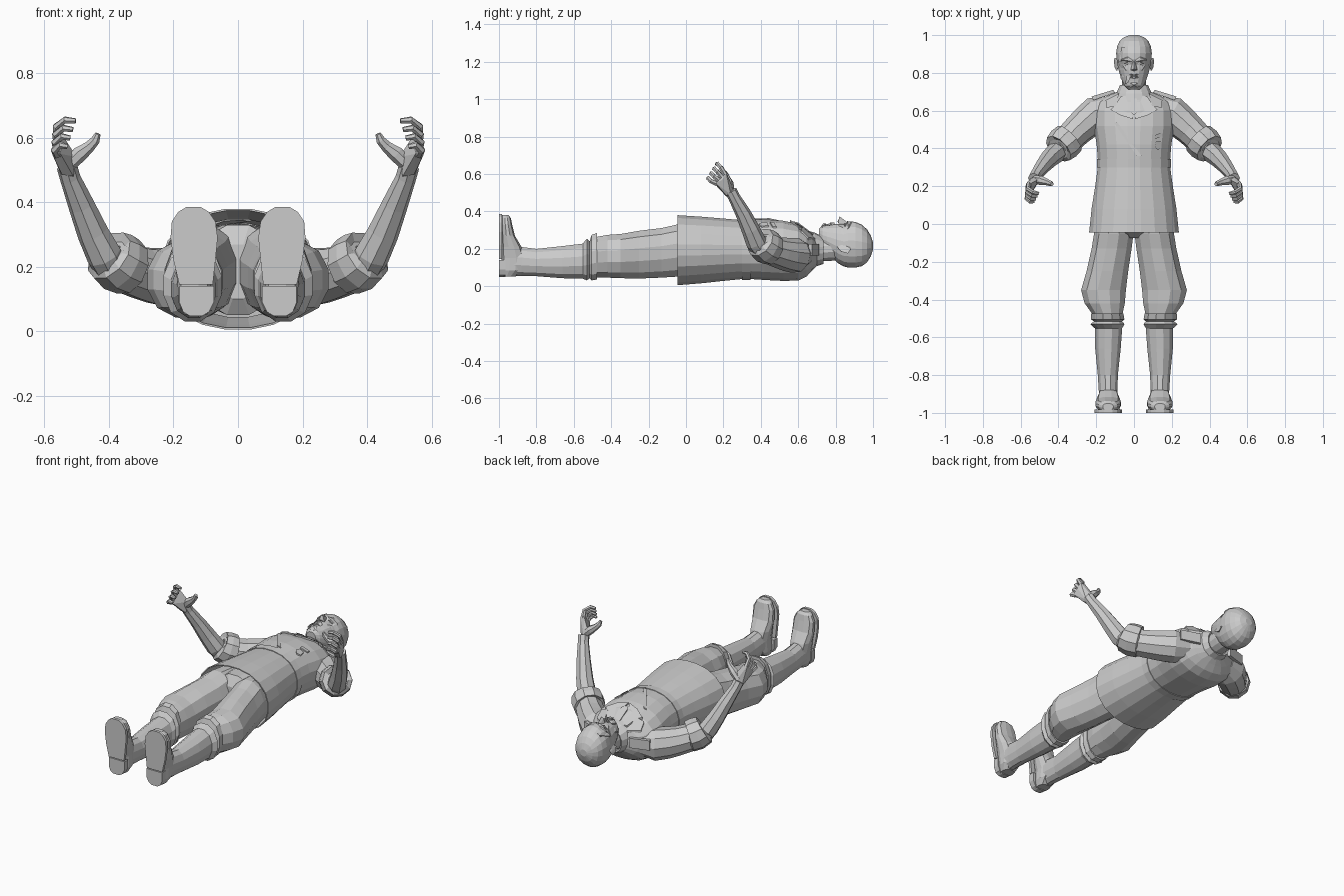
import bpy, bmesh
from math import cos, sin, pi, copysign
from mathutils import Vector


def finish(name, bm, mirror=False, thick=0):
    bmesh.ops.recalc_face_normals(bm, faces=bm.faces)
    me = bpy.data.meshes.new(name)
    bm.to_mesh(me)
    bm.free()
    ob = bpy.data.objects.new(name, me)
    bpy.context.collection.objects.link(ob)
    if mirror:
        ob.modifiers.new("mirror", 'MIRROR').use_mirror_merge = False
    if thick:
        ob.modifiers.new("solid", 'SOLIDIFY').thickness = thick
    return ob


def skin(bm, rings, cap0=True, cap1=True):
    vs = [[bm.verts.new(p) for p in r] for r in rings]
    n = len(vs[0])
    for a, b in zip(vs, vs[1:]):
        for i in range(n):
            j = (i + 1) % n
            bm.faces.new((a[i], a[j], b[j], b[i]))
    if cap0:
        bm.faces.new(vs[0])
    if cap1:
        bm.faces.new(vs[-1])


def loft(name, rows, n=14, p=2.2, axis='y', mirror=False, cap0=True, cap1=True, thick=0):
    """rows: (position, x low, x high, other low, other high), rounded sections"""
    rings = []
    for t, x0, x1, a0, a1 in rows:
        ring = []
        for i in range(n):
            c, s = cos(2 * pi * (i + .5) / n), sin(2 * pi * (i + .5) / n)
            k = (abs(c) ** p + abs(s) ** p) ** (-1 / p) / cos(pi / n) ** .5
            x = (x0 + x1) / 2 + (x1 - x0) / 2 * c * k
            a = (a0 + a1) / 2 + (a1 - a0) / 2 * s * k
            ring.append((x, t, a) if axis == 'y' else (x, a, t))
        rings.append(ring)
    bm = bmesh.new()
    skin(bm, rings, cap0, cap1)
    return finish(name, bm, mirror, thick)


def tube(name, pts, n=10, mirror=True):
    """pts: (x, y, z, radius) along a path"""
    P = [Vector(q[:3]) for q in pts]
    side, rings = None, []
    for i, q in enumerate(pts):
        d = (P[min(i + 1, len(P) - 1)] - P[max(i - 1, 0)]).normalized()
        side = side or d.orthogonal()
        side = (side - d * side.dot(d)).normalized()
        up = d.cross(side)
        rings.append([P[i] + q[3] * (side * cos(2 * pi * k / n) + up * sin(2 * pi * k / n))
                      for k in range(n)])
    bm = bmesh.new()
    skin(bm, rings)
    return finish(name, bm, mirror)


def hull(name, pts, mirror=False):
    bm = bmesh.new()
    for p in pts:
        bm.verts.new(p)
    r = bmesh.ops.convex_hull(bm, input=bm.verts)
    bmesh.ops.delete(bm, geom=[v for v in bm.verts if not v.link_faces], context='VERTS')
    return finish(name, bm, mirror)


# coat: lies on its back, open at the hem
COAT = [(-.045, .238, .005, .38), (.08, .225, .015, .372), (.2, .206, .028, .362),
        (.3, .192, .038, .353), (.345, .192, .038, .355), (.42, .198, .033, .358),
        (.52, .214, .028, .35), (.6, .213, .03, .333), (.645, .193, .052, .302),
        (.675, .15, .085, .275), (.70, .09, .11, .255)]


def coat_rows(g, ys=None):
    rows = [r for r in COAT if ys is None or r[0] in ys]
    return [(y, -w - g, w + g, a - g, b + g) for y, w, a, b in rows]


def coat_z(x, y):
    for (y0, w0, a0, b0), (y1, w1, a1, b1) in zip(COAT, COAT[1:]):
        if y <= y1:
            break
    t = (y - y0) / (y1 - y0)
    w, a, b = w0 + (w1 - w0) * t, a0 + (a1 - a0) * t, b0 + (b1 - b0) * t
    u = max(0, 1 - min(1, abs(x) / w) ** 2.2) ** (1 / 2.2)
    return (a + b) / 2 + (b - a) / 2 * u


def plate(name, outline, lift=.008, mirror=False):
    """flat trim laid on the coat front"""
    bm = bmesh.new()
    top = [(x, y, coat_z(x, y) + lift) for x, y in outline]
    skin(bm, [[(x, y, z - .02) for x, y, z in top], top])
    return finish(name, bm, mirror)


loft("coat", coat_rows(0), n=20, cap0=False, thick=.006)
loft("belt", coat_rows(.004, (.3, .345)), n=20, cap0=False, cap1=False, thick=.004)
loft("collar", [(.65, -.115, .115, .085, .295), (.69, -.095, .095, .105, .285),
                (.735, -.075, .075, .12, .262)], n=14, cap0=False, cap1=False, thick=.01)
plate("lapel", [(.005, .555), (.07, .575), (.125, .605), (.1, .63), (.07, .675), (.045, .68)],
      .012, True)
plate("collar_tip", [(.095, .625), (.145, .615), (.15, .655), (.08, .69)], .014, True)
plate("necktie", [(0, .575), (.022, .6), (.014, .665), (.02, .69), (-.02, .69), (-.014, .665),
                  (-.022, .6)], .008)
plate("chest_strap", [(-.105, .535), (-.09, .54), (-.02, .445), (.04, .36), (.015, .36), (-.04, .44)])
plate("chest_ribbon", [(.11, .47), (.15, .485), (.15, .465), (.11, .45)])
plate("chest_badge", [(.115, .435), (.14, .44), (.145, .405), (.125, .39), (.11, .41)])
hull("shoulder_strap", [(x, y, z) for x, y in ((.1, .695), (.215, .655), (.225, .675), (.11, .71))
                        for z in (.165, .225)], True)

# breeches, flaring above the knee
loft("breeches_leg", [(.1, 0, .185, .07, .32), (-.05, .002, .212, .05, .33), (-.13, .012, .225, .045, .312),
                      (-.25, .03, .252, .04, .297), (-.35, .042, .281, .042, .28),
                      (-.42, .048, .262, .045, .275), (-.475, .06, .222, .045, .265),
                      (-.5, .065, .21, .05, .25)], n=12, mirror=True)
loft("seat", [(.12, -.18, .18, .06, .33), (-.04, -.13, .13, .05, .33), (-.075, -.06, .06, .1, .27)], n=12)

# boots
loft("boot_shaft", [(-.475, .055, .228, .035, .285), (-.505, .05, .228, .03, .275),
                    (-.515, .062, .212, .042, .24), (-.53, .05, .232, .03, .255),
                    (-.552, .062, .208, .04, .228), (-.66, .07, .206, .042, .215),
                    (-.8, .085, .192, .053, .2), (-.88, .087, .187, .055, .21),
                    (-.94, .087, .185, .055, .215)], n=12, mirror=True)
loft("boot_foot", [(.052, .095, .165, -.985, -.91), (.085, .082, .183, -.987, -.87),
                   (.15, .085, .187, -.987, -.86), (.21, .078, .195, -.987, -.88),
                   (.27, .07, .203, -.987, -.915), (.33, .072, .203, -.987, -.93),
                   (.365, .09, .185, -.987, -.937), (.38, .11, .165, -.985, -.95)],
     n=12, p=2.8, axis='z', mirror=True)


def sole(name, half, y1):
    """half: (z, x low, x high) widths of the tread"""
    hull(name, [(x, y, z) for z, a, b in half for x in (a, b) for y in (-1, y1)], True)


sole("boot_sole", [(.145, .078, .182), (.22, .07, .2), (.29, .063, .209), (.34, .07, .205),
                   (.37, .09, .185), (.385, .115, .16)], -.983)
sole("boot_heel", [(.14, .075, .182), (.09, .075, .182), (.06, .09, .17), (.048, .11, .15)], -.965)

# arms: sleeve, rolled cuff, bare forearm
tube("sleeve", [(.13, .61, .17, .075), (.2, .582, .165, .095), (.25, .54, .17, .09),
                (.3, .495, .18, .083), (.35, .445, .195, .078), (.39, .41, .2, .07)])
tube("rolled_cuff", [(.335, .46, .2, .07), (.34, .455, .2, .09), (.372, .425, .215, .094),
                     (.4, .398, .235, .085), (.403, .395, .24, .06)])
tube("forearm", [(.39, .41, .185, .05), (.415, .375, .235, .055), (.45, .345, .305, .049),
                 (.485, .305, .39, .041), (.52, .258, .475, .032), (.53, .24, .51, .032)], n=8)

# hands: palm, curled fingers, thumb
hull("palm", [(.51, .265, .495), (.55, .24, .49), (.51, .215, .48), (.545, .215, .485),
              (.57, .215, .605), (.545, .215, .61), (.576, .16, .55), (.55, .15, .55),
              (.50, .24, .54), (.575, .195, .57)], True)
INDEX = [(.557, .21, .595), (.562, .187, .635), (.535, .168, .655), (.503, .162, .652)]
LITTLE = [(.56, .165, .548), (.568, .133, .562), (.55, .118, .578), (.528, .118, .572)]
for i, nm in enumerate(("index", "middle", "ring", "little")):
    t = i / 3
    tube(nm + "_finger", [tuple(Vector(a).lerp(Vector(b), t)) + (r,) for a, b, r in
                          zip(INDEX, LITTLE, (.014, .0125, .0115, .008))], n=6)
tube("thumb", [(.525, .235, .515, .022), (.49, .23, .55, .025), (.46, .222, .573, .018),
               (.442, .215, .592, .015), (.434, .21, .612, .009)], n=7)

# neck and head
tube("neck", [(0, .64, .185, .07), (0, .72, .195, .064), (0, .78, .2, .066), (0, .84, .2, .06)],
     n=12, mirror=False)
loft("head", [(.712, -.03, .03, .25, .308), (.73, -.05, .05, .2, .325), (.755, -.063, .063, .18, .325),
              (.785, -.073, .073, .15, .33), (.815, -.082, .082, .122, .333),
              (.845, -.088, .088, .106, .332), (.87, -.092, .092, .1, .345), (.905, -.095, .095, .1, .343),
              (.94, -.09, .09, .108, .328), (.968, -.077, .077, .128, .303), (.988, -.055, .055, .16, .27),
              (1.0, -.022, .022, .195, .235)], n=18, p=2.1)
hull("nose", [(0, .868, .338), (-.009, .85, .335), (.009, .85, .335), (0, .822, .372), (-.018, .815, .335),
              (.018, .815, .335), (-.01, .817, .36), (.01, .817, .36), (0, .81, .345)])
hull("brow", [(.008, .868, .345), (.035, .88, .345), (.07, .87, .315), (.04, .866, .343),
              (.012, .86, .348), (.068, .86, .3), (.03, .895, .325)], True)
hull("cheek", [(.03, .835, .328), (.06, .84, .312), (.08, .845, .275), (.07, .815, .28),
               (.04, .812, .325), (.05, .79, .29)], True)
hull("eye", [(.018, .85, .334), (.036, .857, .338), (.055, .85, .322), (.036, .844, .337), (.036, .85, .3)], True)
for nm, y in (("upper_lip", .789), ("lower_lip", .776)):
    hull(nm, [(-.032, y, .318), (.032, y, .318), (-.012, y + .006, .342), (.012, y + .006, .342),
              (0, y - .006, .34), (0, y, .31)])
hull("chin", [(-.022, .722, .318), (.022, .722, .318), (-.018, .748, .335), (.018, .748, .335),
              (0, .735, .338), (0, .74, .29)])
hull("ear", [(.085, .875, .215), (.103, .88, .195), (.106, .865, .175), (.103, .83, .185),
             (.09, .808, .21), (.083, .84, .225), (.08, .84, .19)], True)

# scarred skin flaps on one side of the face
for i, (x, y, z) in enumerate(((-.062, .915, .315), (-.072, .875, .3), (-.06, .79, .29), (-.035, .762, .325))):
    hull("scar_%d" % i, [(x - .012, y - .02, z - .012), (x + .004, y - .015, z + .008), (x + .016, y + .018, z + .01),
                         (x - .004, y + .022, z), (x, y, z - .025)])
